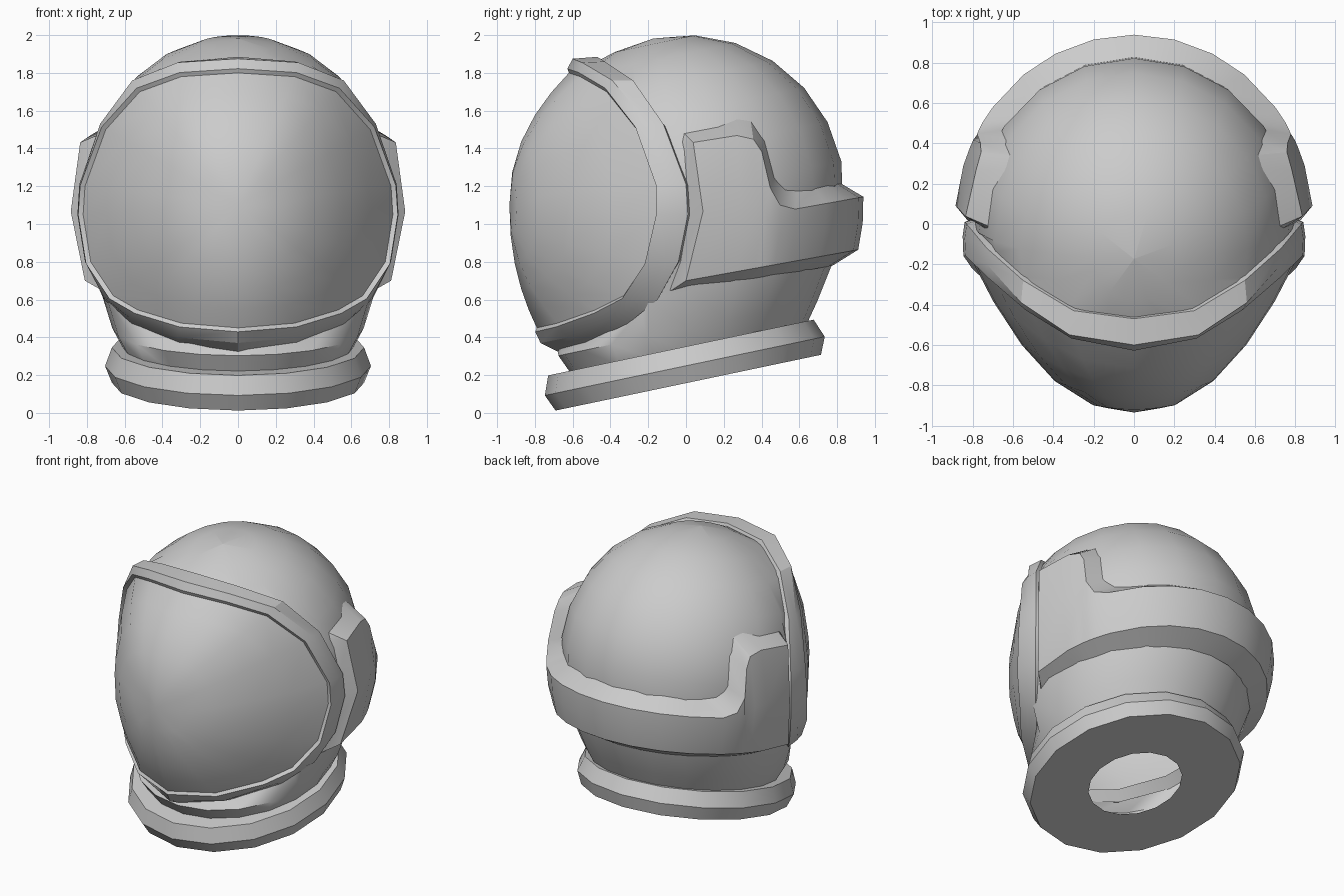
import bpy, bmesh, math

if "Cube" in bpy.data.objects:
    bpy.data.objects.remove(bpy.data.objects["Cube"])

GREY = bpy.data.materials.new("shell grey")
GREY.diffuse_color = (0.6, 0.6, 0.6, 1)
GREY.use_nodes = True
GREY.node_tree.nodes["Principled BSDF"].inputs["Base Color"].default_value = GREY.diffuse_color
TILT = math.atan(0.21)
ZC = 1.10  # height of the face opening's middle


def finish(bm, name, angle=32):
    bmesh.ops.remove_doubles(bm, verts=bm.verts, dist=0.0005)
    bmesh.ops.recalc_face_normals(bm, faces=bm.faces)
    me = bpy.data.meshes.new(name)
    bm.to_mesh(me)
    bm.free()
    ob = bpy.data.objects.new(name, me)
    bpy.context.collection.objects.link(ob)
    me.materials.append(GREY)
    bpy.ops.object.select_all(action='DESELECT')
    ob.select_set(True)
    bpy.context.view_layer.objects.active = ob
    bpy.ops.object.shade_smooth_by_angle(angle=math.radians(angle))
    return ob


def skin(bm, rings, closed=True):
    """Join neighbouring rings of points with quads."""
    vs = [[bm.verts.new(p) for p in r] for r in rings]
    n = len(vs[0])
    for a, b in zip(vs, vs[1:]):
        for i in range(n if closed else n - 1):
            j = (i + 1) % n
            bm.faces.new((a[i], a[j], b[j], b[i]))
    return vs


def tilted_ring(r, w, off, origin, sx, n):
    """Circle around the tilted helmet axis, w along the axis, off towards the back."""
    c, s = math.cos(TILT), math.sin(TILT)
    pts = []
    for i in range(n):
        a = 2 * math.pi * i / n
        x, v = r * sx * math.sin(a), off - r * math.cos(a)
        pts.append((x, origin[0] + v * c - w * s, origin[1] + v * s + w * c))
    return pts


def mirror_loop(half):
    return half + [(-x, y, z) for x, y, z in half[-2:0:-1]]


def scaled(loop, k, dy=0.0):
    return [(x * k, y + dy, ZC + (z - ZC) * k) for x, y, z in loop]


# Face opening loops, top to bottom: glass edge, rim crest, rim back
glass = mirror_loop([
    (0, -.62, 1.80), (.30, -.56, 1.78), (.52, -.42, 1.70), (.70, -.26, 1.50),
    (.81, -.15, 1.20), (.82, -.15, 1.05), (.78, -.21, .80), (.66, -.33, .62),
    (.53, -.48, .545), (.30, -.68, .475), (0, -.79, .45)])
crest = mirror_loop([
    (0, -.60, 1.875), (.32, -.55, 1.855), (.56, -.39, 1.76), (.73, -.20, 1.53),
    (.84, -.07, 1.21), (.85, -.06, 1.05), (.81, -.11, .80), (.71, -.24, .61),
    (.57, -.39, .50), (.32, -.62, .40), (0, -.77, .37)])
back = mirror_loop([
    (0, -.47, 1.885), (.30, -.43, 1.86), (.55, -.28, 1.76), (.73, -.12, 1.53),
    (.83, 0, 1.21), (.84, .01, 1.05), (.80, -.04, .80), (.71, -.15, .60),
    (.56, -.31, .47), (.31, -.52, .37), (0, -.68, .325)])

# Visor: bulged patch shrinking from its edge to the middle
bm = bmesh.new()
rings = []
for t in (1, .85, .68, .48, .25):
    f = t ** 2.2
    rings.append([(x * t, -.935 + (y + .935) * f, ZC + (z - ZC) * t) for x, y, z in glass])
vs = skin(bm, rings)
mid = bm.verts.new((0, -.935, ZC))
for i in range(len(glass)):
    bm.faces.new((vs[-1][i], vs[-1][(i + 1) % len(glass)], mid))
finish(bm, "visor", 40)

# Rim around the visor
bm = bmesh.new()
skin(bm, [glass, scaled(glass, 1.032, -.008), crest, back, scaled(back, .90, .03)])
finish(bm, "visor_rim", 28)


# Shell: dome and neck as one tilted loft, opened at the front
def opening_hit(x, z):
    """Size ratio of (x, z) against the opening, and the opening point in that direction."""
    edge = scaled(back, .97)
    for p, q in zip(edge, edge[1:] + edge[:1]):
        px, pz, qx, qz = p[0], p[2] - ZC, q[0], q[2] - ZC
        dx, dz = qx - px, qz - pz
        den = x * dz - (z - ZC) * dx
        if abs(den) < 1e-9:
            continue
        s = (px * dz - pz * dx) / den
        u = (px * (z - ZC) - pz * x) / den
        if s > 0 and -1e-6 <= u <= 1 + 1e-6:
            return 1 / s, (p[0] + dx * u, p[1] + (q[1] - p[1]) * u, p[2] + dz * u)
    return 9, None


bm = bmesh.new()
centre = (0, 1.16)
prof = [(.84 * math.sin(math.radians(a)), .84 * math.cos(math.radians(a)), 0)
        for a in (.05, 15, 30, 45, 60, 75, 90)]
prof += [(.805, -.27, -.01), (.765, -.51, -.075), (.70, -.70, -.137), (.63, -.82, -.156)]
skin(bm, [tilted_ring(r, w, o, centre, .95, 20) for r, w, o in prof])
inside = {}
for v in bm.verts:
    t, hit = opening_hit(v.co.x, v.co.z)
    if v.co.y < 0 and t < 1:
        inside[v] = hit
bmesh.ops.delete(bm, geom=[f for f in bm.faces if all(v in inside for v in f.verts)],
                 context='FACES_ONLY')
for v, hit in inside.items():
    v.co = hit
bmesh.ops.delete(bm, geom=[v for v in bm.verts if not v.link_faces], context='VERTS')
finish(bm, "helmet_shell", 45)

# Collar ring with a flat underside and a round neck hole
bm = bmesh.new()
collar = [(.32, 0), (.718, 0), (.757, .09), (.718, .19), (.60, .19)]
skin(bm, [tilted_ring(r, w, 0, (.012, .16), .93, 16) for r, w in collar])
finish(bm, "neck_collar", 35)


# Raised band around the back, stepping up into the ear guards
def band_point(deg, h, k):
    a = math.radians(deg)
    z = h
    for _ in range(4):
        flat = k * math.sqrt(max(0, 1 - ((z - 1.1) / .97) ** 2))
        z = h + .18 * .94 * math.sin(a) * flat
    return (.89 * math.cos(a) * flat, .94 * math.sin(a) * flat, z)


IN = .875
# each step: outer angle, outer top, inner angle, inner top
steps = [(18, 1.42, 22, 1.505), (24, 1.385, 28, 1.485), (26.5, 1.31, 33, 1.375),
         (28.5, 1.11, 35.5, 1.17), (32, 1.01, 40, 1.09), (38, .975, 46, 1.07),
         (52, .975, 56, 1.07), (64, .975, 66, 1.07), (77, .975, 78, 1.07), (90, .975, 90, 1.07)]
half = [
    [band_point(d, h, IN) for d, h in ((-11, .64), (-9, .68), (-1, 1.05), (-2, 1.44), (-2, 1.485))],
    [band_point(-10, .64, IN), band_point(0, .70, 1), band_point(5.5, 1.05, 1),
     band_point(2.5, 1.425, 1), band_point(-1, 1.485, IN)]]
for ao, ho, ai, hi in steps:
    half.append([band_point(ao, .64, IN), band_point(ao, .70, 1),
                 band_point(ao, (.70 + ho) / 2, 1), band_point(ao, ho, 1),
                 band_point(ai, hi, IN)])
cols = half + [[(-x, y, z) for x, y, z in c] for c in half[-2::-1]]
bm = bmesh.new()
skin(bm, cols, closed=False)
finish(bm, "ear_and_back_band", 32)
